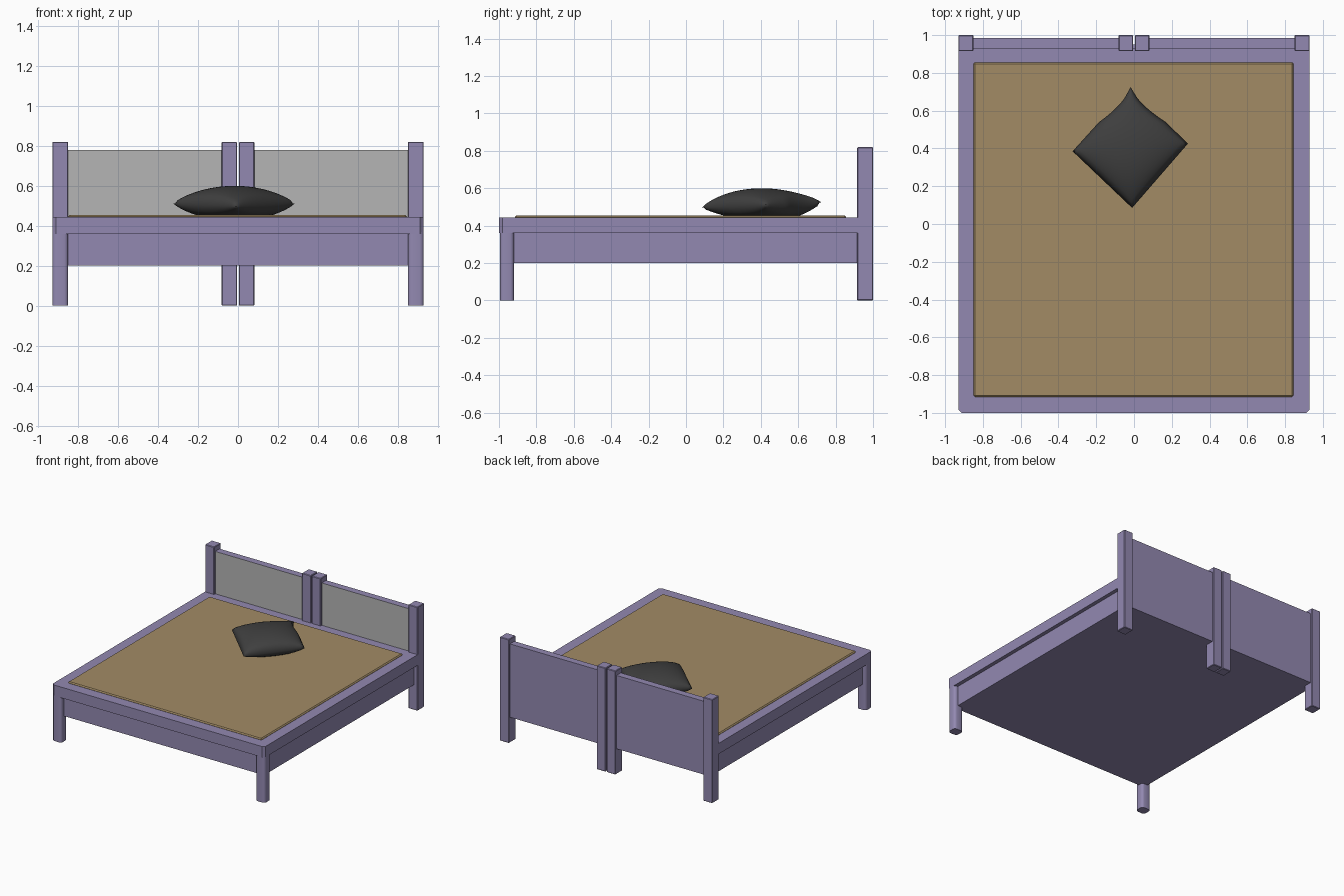
import bpy
import bmesh
from mathutils import Vector

cube = bpy.data.objects.get("Cube")
if cube:
    bpy.data.objects.remove(cube, do_unlink=True)


def material(name, rgb):
    m = bpy.data.materials.new(name)
    m.use_nodes = True
    colour = (*rgb, 1.0)
    m.diffuse_color = colour
    m.node_tree.nodes["Principled BSDF"].inputs["Base Color"].default_value = colour
    return m


LAVENDER = material("lavender paint", (0.29, 0.25, 0.44))
TAN = material("tan fabric", (0.36, 0.26, 0.13))
GREY = material("grey panel", (0.46, 0.46, 0.46))
CHARCOAL = material("charcoal cloth", (0.05, 0.05, 0.05))


def finish(name, bm, *mats):
    mesh = bpy.data.meshes.new(name)
    bm.to_mesh(mesh)
    bm.free()
    for m in mats:
        mesh.materials.append(m)
    obj = bpy.data.objects.new(name, mesh)
    bpy.context.collection.objects.link(obj)
    return obj


def box(name, lo, hi, *mats, bevel=0.0, segments=1, pick=None):
    """Box between two corners; pick(edge) chooses the edges to bevel."""
    lo, hi = Vector(lo), Vector(hi)
    bm = bmesh.new()
    bmesh.ops.create_cube(bm, size=1)
    for v in bm.verts:
        v.co = Vector([(a + b) / 2 + c * (b - a) for a, b, c in zip(lo, hi, v.co)])
    if bevel:
        edges = [e for e in bm.edges if pick is None or pick(e)]
        bmesh.ops.bevel(bm, geom=edges, offset=bevel, segments=segments,
                        profile=0.5, affect='EDGES')
    bm.normal_update()
    return finish(name, bm, *mats)


def upright(e):
    return abs(e.verts[0].co.z - e.verts[1].co.z) > 0.01


def front_upright(e):
    return upright(e) and e.verts[0].co.y < 0


# Base box and overhanging top frame
box("base_box", (-0.90, -0.96, 0.20), (0.90, 0.95, 0.37), LAVENDER)
box("top_frame", (-0.93, -1.0, 0.36), (0.93, 0.93, 0.445), LAVENDER,
    bevel=0.018, pick=front_upright)

# Mattress showing just above the frame
box("mattress", (-0.85, -0.915, 0.40), (0.845, 0.855, 0.455), TAN, bevel=0.008)

# Rounded front legs and tall square back posts
for side, sign in (("left", 1), ("right", -1)):
    x0, x1 = sorted((0.85 * sign, 0.93 * sign))
    leg = box(f"front_leg_{side}", (x0, -0.995, 0), (x1, -0.92, 0.37), LAVENDER,
              bevel=0.02, segments=3, pick=upright)
    leg.data.shade_smooth()
    leg.data.set_sharp_from_angle(angle=0.7)
    box(f"back_post_{side}", (x0, 0.915, 0), (x1, 1.0, 0.82), LAVENDER, bevel=0.004)

    # Paired middle post and headboard panel, grey on the front face only
    x0, x1 = sorted((0.004 * sign, 0.082 * sign))
    box(f"middle_post_{side}", (x0, 0.915, 0), (x1, 1.0, 0.82), LAVENDER, bevel=0.004)
    x0, x1 = sorted((0.07 * sign, 0.86 * sign))
    panel = box(f"headboard_panel_{side}", (x0, 0.93, 0.20), (x1, 0.985, 0.78),
                LAVENDER, GREY)
    for poly in panel.data.polygons:
        poly.material_index = int(poly.normal.y < -0.9)

# Pillow: two puffed sheets on a diamond, joined along the seam
near, east = Vector((-0.01, 0.085)), Vector((0.285, 0.425))
west, far = Vector((-0.325, 0.385)), Vector((-0.018, 0.725))
N = 28
bm = bmesh.new()
for up in (True, False):
    rows = []
    for j in range(N + 1):
        row = []
        for i in range(N + 1):
            s, t = i / N, j / N
            u, w = 2 * s - 1, 2 * t - 1
            p = (near * (1 - s) + east * s) * (1 - t) + (west * (1 - s) + far * s) * t
            # Pinched far corner
            k = min(max((p.y - 0.54) / 0.13, 0), 1)
            p.x = far.x + (p.x - far.x) * (1 - 0.4 * k)
            puff = max((1 - u * u) * (1 - w * w), 0) ** 0.42
            seam = 0.512 + 0.012 * k - 0.015 * max(0, -u - w) / 2
            z = seam + (0.6 - seam) * puff if up else seam - (seam - 0.453) * min(1, 1.5 * puff)
            row.append(bm.verts.new((p.x, p.y, z)))
        rows.append(row)
    for j in range(N):
        for i in range(N):
            quad = [rows[j][i], rows[j][i + 1], rows[j + 1][i + 1], rows[j + 1][i]]
            bm.faces.new(quad if up else quad[::-1])
bmesh.ops.remove_doubles(bm, verts=bm.verts, dist=0.0005)
bmesh.ops.recalc_face_normals(bm, faces=bm.faces)
pillow = finish("pillow", bm, CHARCOAL)
pillow.data.shade_smooth()
